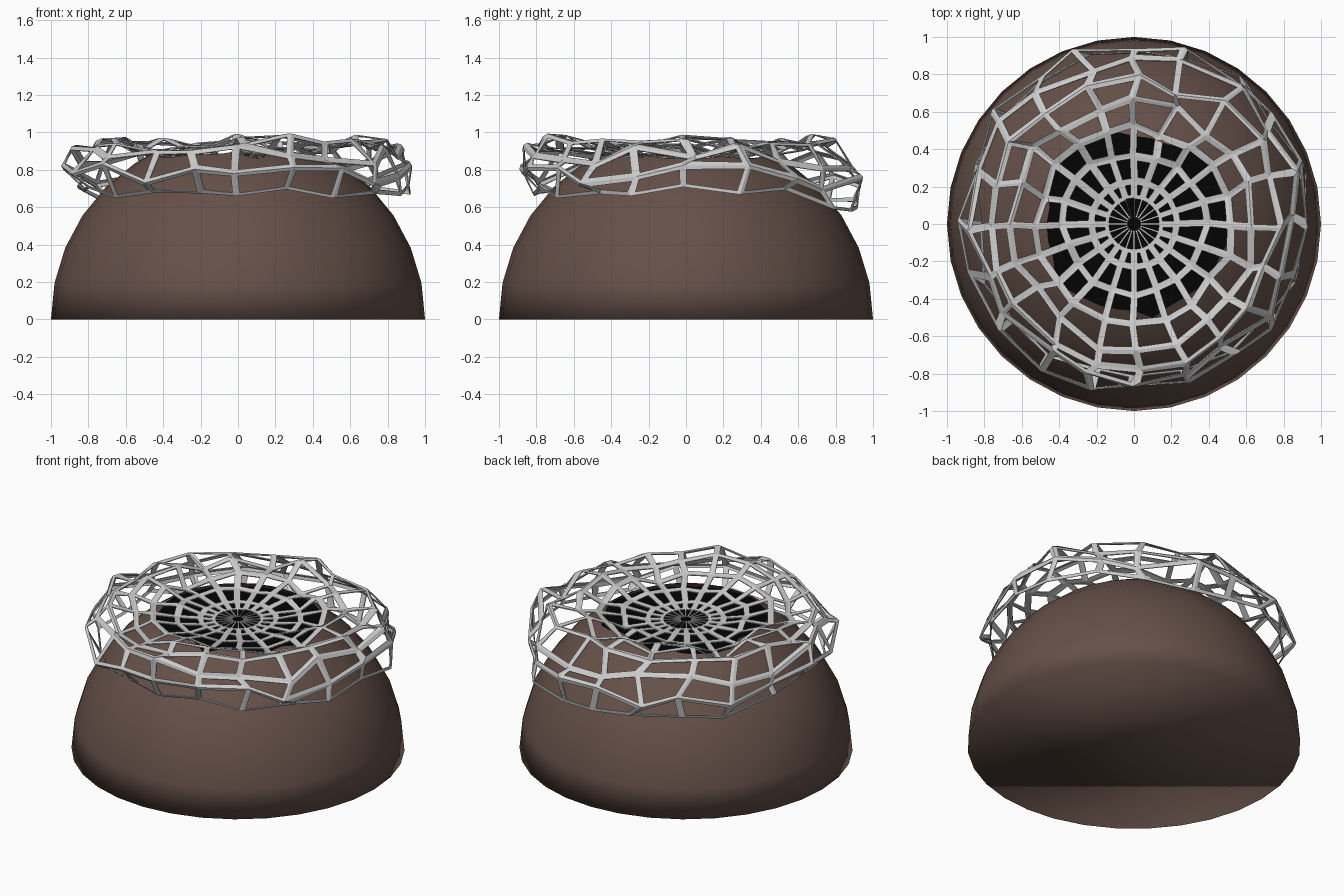
import bpy, bmesh, math, random

if "Cube" in bpy.data.objects:
    bpy.data.objects.remove(bpy.data.objects["Cube"])
random.seed(4)


def material(name, rgb):
    m = bpy.data.materials.new(name)
    m.diffuse_color = (*rgb, 1)
    m.use_nodes = True
    m.node_tree.nodes["Principled BSDF"].inputs["Base Color"].default_value = m.diffuse_color
    return m


def link(name, bm, mat=None):
    me = bpy.data.meshes.new(name)
    bm.to_mesh(me)
    bm.free()
    ob = bpy.data.objects.new(name, me)
    bpy.context.collection.objects.link(ob)
    if mat:
        me.materials.append(mat)
    return ob


def lathe(bm, n, rows, point):
    """Grid of quads swept around z; point(row, column) gives each position."""
    g = [[bm.verts.new(point(i, j)) for j in range(n)] for i in range(rows)]
    for i in range(rows - 1):
        for j in range(n):
            k = (j + 1) % n
            bm.faces.new((g[i][j], g[i][k], g[i + 1][k], g[i + 1][j]))
    return g


def polar(r, a, z):
    return (r * math.cos(a), r * math.sin(a), z)


# Dome body: hemisphere with a ragged opening at the top and a flat base, all smooth shaded
SEG = 32


def dome_point(i, j):
    e = math.radians(11.25 * i)
    if i == 6:
        e = math.radians(61.5 + random.uniform(-2.5, 1.5))
    return polar(math.cos(e), 2 * math.pi * j / SEG, math.sin(e))


bm = bmesh.new()
grid = lathe(bm, SEG, 7, dome_point)
bm.faces.new(list(reversed(grid[0])))
for f in bm.faces:
    f.smooth = True
link("dome_body", bm, material("brown", (0.13, 0.08, 0.065)))

# Dark filling just below the opening
bm = bmesh.new()
bmesh.ops.create_circle(bm, cap_ends=True, segments=SEG, radius=0.56)
bmesh.ops.translate(bm, verts=bm.verts, vec=(0, 0, 0.815))
link("dark_filling", bm, material("black", (0.001, 0.001, 0.001)))

# Draped net: uneven puffed sheet, dipped in the middle and tucked under outside
profile = [(0.035, 0.86), (0.14, 0.86), (0.23, 0.865), (0.38, 0.88), (0.52, 0.905),
           (0.65, 0.935), (0.77, 0.935), (0.87, 0.88), (0.93, 0.79), (0.88, 0.685)]
NET = 20


def net_point(i, j):
    r, z = profile[i]
    a = 2 * math.pi * j / NET + math.pi / 2
    amp = min(1, max(0, (r - 0.2) / 0.5))
    outer = max(0, i - 5) / 4
    r += amp * (random.uniform(-0.045, 0.04) + 0.015 * math.sin(3 * a + 0.5))
    z += amp * (random.uniform(-0.045, 0.05) + 0.02 * math.sin(4 * a + 1))
    # the far side reaches out and hangs lower
    r += 0.05 * outer * math.sin(a)
    z -= 0.07 * outer * max(0, math.sin(a)) ** 2
    x, y, z = polar(r, a + amp * random.uniform(-0.06, 0.06), z)
    return (x + 0.025 * outer, y, z)


bm = bmesh.new()
lathe(bm, NET, len(profile), net_point)
# Open each cell, leaving strips of uneven width along its edges
holes = []
for f in list(bm.faces):
    shortest = min(e.calc_length() for e in f.edges)
    width = min(random.uniform(0.015, 0.024), shortest * 0.42)
    bmesh.ops.inset_individual(bm, faces=[f], thickness=width, use_even_offset=True)
    holes.append(f)
bmesh.ops.delete(bm, geom=holes, context='FACES')
net = link("draped_net", bm)
mod = net.modifiers.new("thickness", 'SOLIDIFY')
mod.thickness = 0.006
mod.offset = 0
